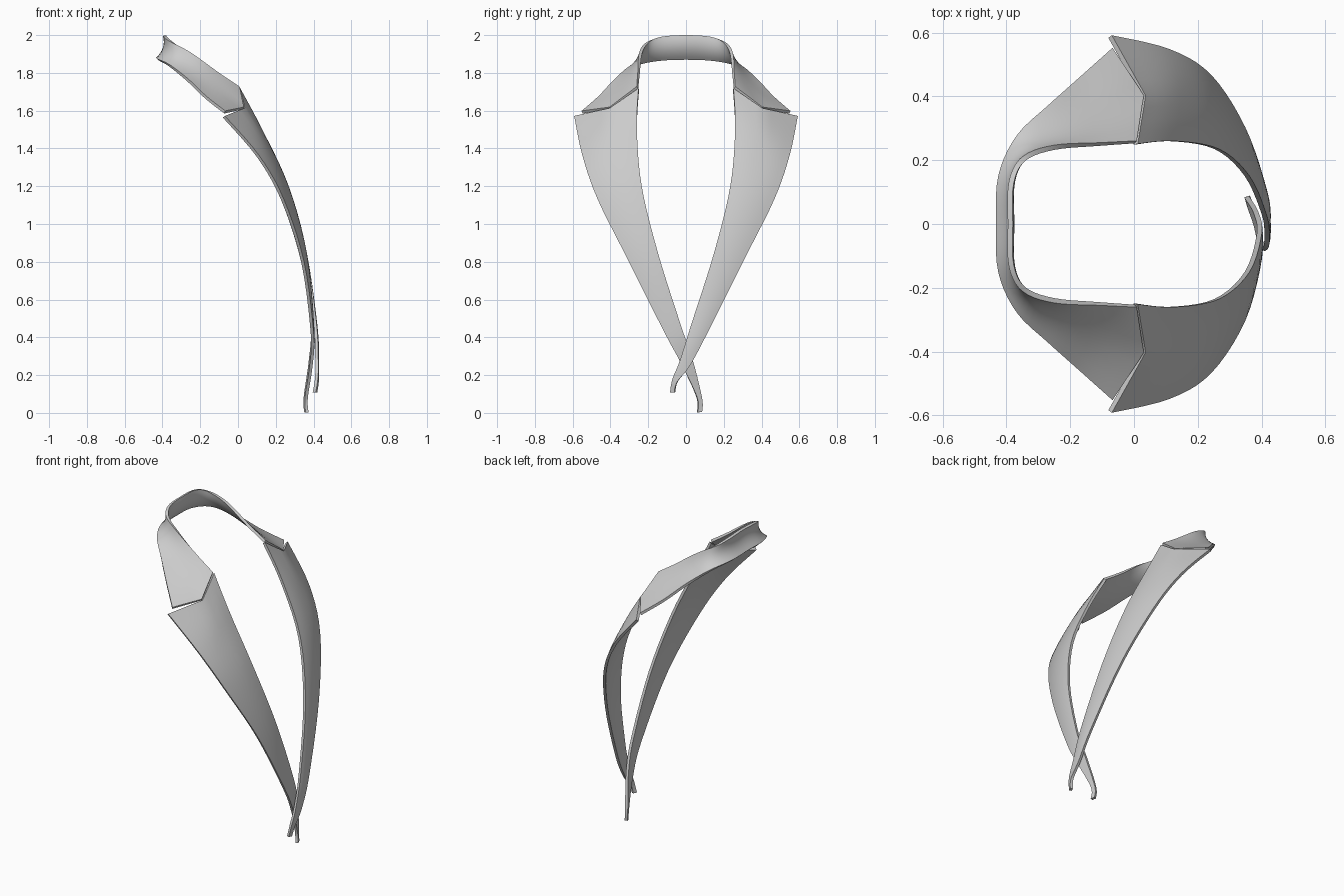
import bpy, bmesh
from mathutils import Vector

if "Cube" in bpy.data.objects:
    bpy.data.objects.remove(bpy.data.objects["Cube"])

COLS, STEPS = 8, 5


def across(sec, sharp):
    """Resample a 3-point section: kinked at the notch, or a smooth arc."""
    a, m, b = (Vector(p) for p in sec)
    out = []
    for i in range(COLS + 1):
        t = i / COLS
        if sharp:
            out.append(a.lerp(m, 2 * t) if t <= .5 else m.lerp(b, 2 * t - 1))
        else:
            out.append(a * (1 - t) * (1 - 2 * t) + m * 4 * t * (1 - t) + b * t * (2 * t - 1))
    return out


def catmull(p0, p1, p2, p3, t):
    return .5 * (2 * p1 + (p2 - p0) * t + (2 * p0 - 5 * p1 + 4 * p2 - p3) * t * t
                 + (3 * p1 - p0 - 3 * p2 + p3) * t ** 3)


def cloth_strip(name, sections, notched):
    """Loft sections into a smooth sheet and give it cloth thickness."""
    rows = [across(s, i in notched) for i, s in enumerate(sections)]
    n = len(rows)
    grid = []
    for i in range(n - 1):
        quad = [rows[max(i - 1, 0)], rows[i], rows[i + 1], rows[min(i + 2, n - 1)]]
        for k in range(STEPS):
            grid.append([catmull(*p, k / STEPS) for p in zip(*quad)])
    grid.append(rows[-1])
    bm = bmesh.new()
    vs = [[bm.verts.new(p) for p in r] for r in grid]
    for r, q in zip(vs, vs[1:]):
        for j in range(COLS):
            bm.faces.new((r[j], r[j + 1], q[j + 1], q[j]))
    bmesh.ops.recalc_face_normals(bm, faces=bm.faces)
    me = bpy.data.meshes.new(name)
    bm.to_mesh(me)
    bm.free()
    ob = bpy.data.objects.new(name, me)
    bpy.context.collection.objects.link(ob)
    mod = ob.modifiers.new("thickness", 'SOLIDIFY')
    mod.thickness, mod.offset = .016, 0
    bpy.ops.object.select_all(action='DESELECT')
    ob.select_set(True)
    bpy.context.view_layer.objects.active = ob
    bpy.ops.object.modifier_apply(modifier=mod.name)
    bpy.ops.object.shade_smooth_by_angle(angle=.7)
    return ob


def flip(sec):
    return [(x, -y, z) for x, y, z in sec]


def pair(inner, outer, bulge=.006):
    m = (Vector(inner) + Vector(outer)) / 2
    return [inner, (m.x + bulge, m.y, m.z), outer]


# collar: upper edge, middle, lower edge from the centre back to the notch
half = [
    [(-.385, .13, 1.99), (-.385, .14, 1.925), (-.42, .15, 1.868)],
    [(-.345, .205, 1.96), (-.34, .232, 1.89), (-.365, .275, 1.84)],
    [(-.25, .24, 1.905), (-.252, .285, 1.825), (-.27, .37, 1.765)],
    [(-.11, .25, 1.80), (-.11, .345, 1.715), (-.17, .46, 1.67)],
    [(.005, .257, 1.722), (.028, .40, 1.613), (-.07, .55, 1.592)],
]
centre = [(-.388, 0, 1.998), (-.388, 0, 1.935), (-.427, 0, 1.875)]
sections = [flip(s) for s in reversed(half)] + [centre] + half
cloth_strip("collar", sections, {0, len(sections) - 1})

# lapels: shared upper part, inner edge to outer edge
upper = [
    [(.005, .25, 1.715), (.03, .40, 1.61), (-.075, .588, 1.568)],
    pair((.12, .26, 1.5), (.105, .545, 1.36), .022),
    pair((.26, .235, 1.2), (.235, .465, 1.13), .015),
    pair((.355, .15, .85), (.342, .30, .8), .008),
]
# over lapel crosses in front, under lapel hangs lower behind it
over_tail = [
    pair((.408, .03, .47), (.408, .11, .42)),
    pair((.417, -.03, .28), (.42, .02, .25), .002),
    pair((.415, -.07, .18), (.42, -.045, .165), 0),
    pair((.403, -.082, .108), (.412, -.06, .108), 0),
]
under_tail = [
    pair((.393, .03, .47), (.393, .11, .42), .003),
    pair((.383, -.035, .28), (.387, .02, .25), 0),
    pair((.355, -.083, .08), (.362, -.058, .08), 0),
    pair((.358, -.083, .005), (.366, -.06, .002), 0),
]
cloth_strip("lapel_over", upper + over_tail, {0})
cloth_strip("lapel_under", [flip(s) for s in upper + under_tail], {0})
